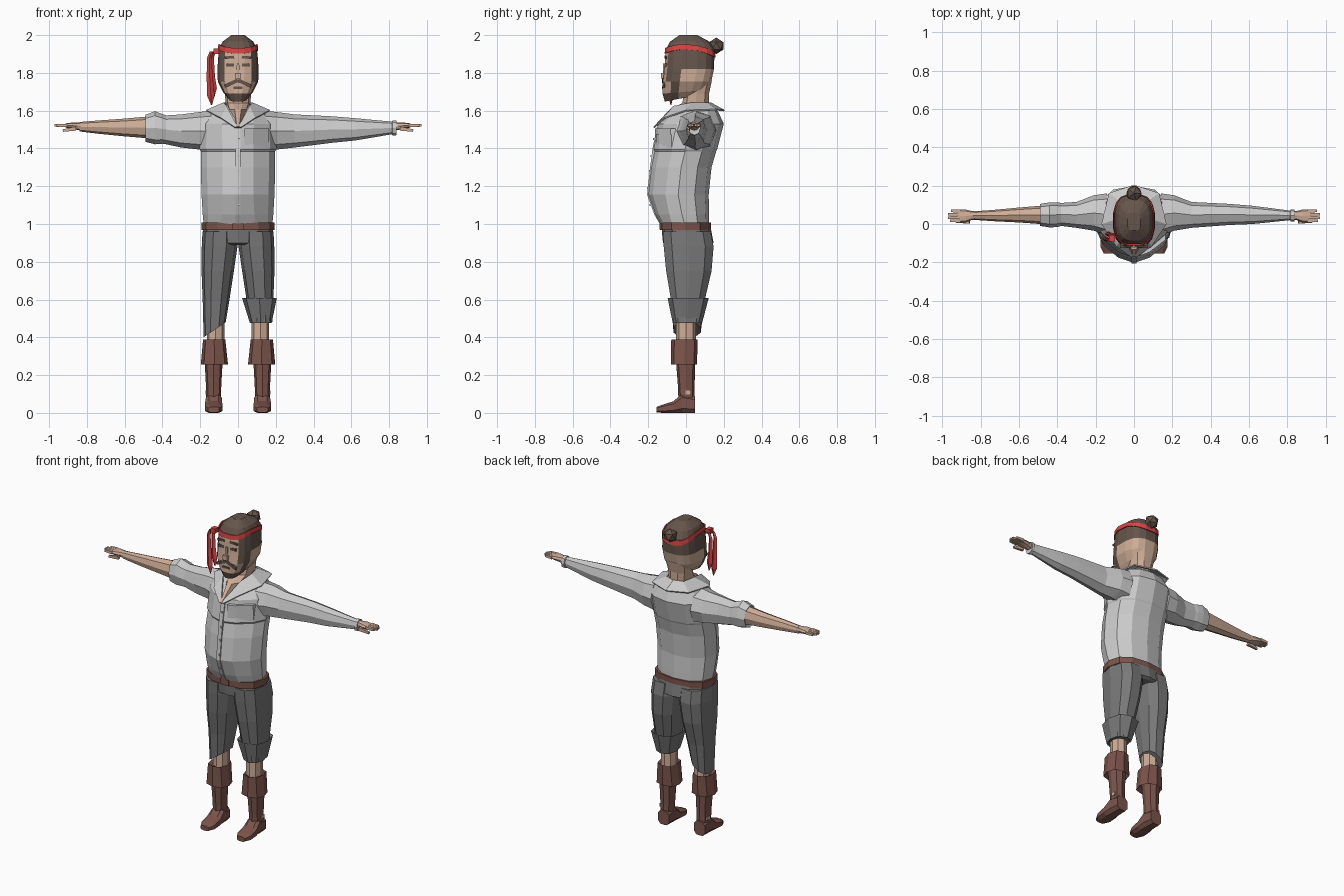
import bpy, bmesh
from math import sin, cos, pi, radians
from mathutils import Vector


def mat(name, r, g, b):
    m = bpy.data.materials.new(name)
    m.diffuse_color = (r, g, b, 1)
    return m


SKIN = mat("skin", .62, .42, .31)
HAIR = mat("hair", .13, .09, .07)
LEATHER = mat("leather", .2, .09, .07)
RED = mat("red_cloth", .7, .06, .06)
SHIRT = mat("shirt_cloth", .62, .62, .62)
TROUSER = mat("trouser_cloth", .19, .19, .19)


def ring(axis, t, a0, a1, b0, b1, n=10, p=2.2, half=False, ta=0, tb=0, pf=None):
    """Superellipse section filling a box; ta/tb tilt it; pf is the exponent of the front half."""
    pts = []
    for i in range(n):
        an = 2 * pi * (i + (.5 if half else 0)) / n
        c, s = round(cos(an), 6), round(sin(an), 6)
        e = 2 / (pf if pf and s < 0 else p)
        pts.append((abs(c) ** e * (1 if c >= 0 else -1), abs(s) ** e * (1 if s >= 0 else -1)))
    ma, mb = max(abs(q[0]) for q in pts), max(abs(q[1]) for q in pts)
    out = []
    for u, v in pts:
        u, v = u / ma, v / mb
        a, b, k = (a0 + a1) / 2 + u * (a1 - a0) / 2, (b0 + b1) / 2 + v * (b1 - b0) / 2, t + ta * u + tb * v
        out.append(Vector({'z': (a, b, k), 'x': (k, a, b), 'y': (a, k, b)}[axis]))
    return out


def make(name, verts, faces, material, side=1):
    bm = bmesh.new()
    vs = [bm.verts.new((v[0] * side, v[1], v[2])) for v in verts]
    for f in faces:
        bm.faces.new([vs[i] for i in f])
    bmesh.ops.recalc_face_normals(bm, faces=bm.faces)
    me = bpy.data.meshes.new(name)
    bm.to_mesh(me)
    bm.free()
    me.materials.append(material)
    ob = bpy.data.objects.new(name, me)
    bpy.context.collection.objects.link(ob)
    return ob


def loft(name, rings, material, side=1, caps=True):
    n, m = len(rings[0]), len(rings)
    faces = [(k * n + i, k * n + (i + 1) % n, (k + 1) * n + (i + 1) % n, (k + 1) * n + i)
             for k in range(m - 1) for i in range(n)]
    if caps:
        faces += [tuple(range(n)), tuple(range((m - 1) * n, m * n))]
    return make(name, [v for r in rings for v in r], faces, material, side)


def block(name, c, size, material, side=1, taper=1.0, roll=0):
    """Small box, tapered towards +x and rolled about y."""
    x, y, z = (s / 2 for s in size)
    vs = []
    for i in (-1, 1):
        for j, k in ((-1, -1), (1, -1), (1, 1), (-1, 1)):
            f = taper if i > 0 else 1
            a, b = i * x, k * z * f
            vs.append((c[0] + a * cos(roll) - b * sin(roll), c[1] + j * y * f, c[2] + a * sin(roll) + b * cos(roll)))
    return loft(name, [vs[:4], vs[4:]], material, side)


# shirt body with keeled belly and overhanging chest panel
loft("shirt_body", [ring('z', z, -h, h, a, b, 12, 2.25, pf=f) for z, h, a, b, f in (
    (.985, .18, -.13, .122, 2.1), (1.05, .187, -.165, .122, 1.8), (1.155, .193, -.203, .12, 1.6),
    (1.3, .197, -.187, .135, 1.6), (1.385, .197, -.17, .16, 1.55), (1.395, .203, -.176, .165, 1.55),
    (1.53, .2, -.148, .2, 1.6), (1.595, .15, -.07, .17, 1.9), (1.63, .075, 0, .125, 2.2))], SHIRT)

# button strip and buttons
loft("button_strip", [ring('z', z, -.012, .014, y - .003, y + .02, 4, 2, True) for z, y in (
    (.99, -.13), (1.05, -.165), (1.155, -.203), (1.3, -.187), (1.395, -.175), (1.51, -.152))], SHIRT)
for z, y in ((1.1, -.186), (1.19, -.2), (1.28, -.19), (1.36, -.18), (1.45, -.167)):
    block("button", (.006, y, z), (.01, .014, .01), SHIRT)

# chest pocket and its flap
for name, z0, z1, d in (("pocket", 1.397, 1.5, .006), ("pocket_flap", 1.475, 1.505, .011)):
    loft(name, [ring('x', x, y - d, y + .04, z0, z1, 4, 2, True) for x, y in
                ((.035, -.153), (.08, -.137), (.165, -.072))], SHIRT)

# collar, mirrored
inner = [(0, -.17, 1.51), (.06, -.065, 1.622), (.075, .03, 1.64), (.06, .11, 1.64), (0, .13, 1.64)]
outer = [(.015, -.17, 1.51), (.09, -.115, 1.56), (.168, .0, 1.6), (.13, .16, 1.605), (0, .203, 1.6)]
for s in (-1, 1):
    col = make("collar", inner + outer, [(i, i + 1, i + 6, i + 5) for i in range(4)], SHIRT, s)
    mod = col.modifiers.new("thickness", 'SOLIDIFY')
    mod.thickness, mod.offset = .008, 0

# neck with open-collar skin
loft("neck", [ring('z', z, -h, h, a, b, 10, p, tb=t) for z, h, a, b, p, t in (
    (1.55, .02, -.172, .1, 2, .035), (1.605, .055, -.088, .12, 2, 0), (1.64, .065, -.02, .122, 2.4, 0),
    (1.69, .07, -.01, .122, 2.4, 0), (1.76, .08, 0, .137, 2.6, 0))], SKIN)

# sleeves: one long, one rolled up to the elbow
shoulder = [(.14, -.06, .16, 1.385, 1.6), (.21, -.035, .15, 1.395, 1.592), (.3, -.02, .115, 1.405, 1.58)]
long = [(.5, -.005, .105, 1.43, 1.57), (.62, 0, .095, 1.442, 1.56), (.815, .02, .07, 1.475, 1.542),
        (.818, .013, .077, 1.468, 1.547), (.838, .013, .077, 1.47, 1.547), (.836, .025, .065, 1.485, 1.535)]
rolled = [(.38, -.01, .11, 1.422, 1.575), (.4, -.016, .113, 1.425, 1.582), (.44, -.018, .113, 1.422, 1.597),
          (.49, -.01, .105, 1.435, 1.578), (.482, .005, .09, 1.46, 1.56)]
forearm = [(.45, 0, .1, 1.44, 1.575), (.49, 0, .095, 1.455, 1.568), (.6, .008, .086, 1.464, 1.558),
           (.74, .015, .073, 1.478, 1.548), (.84, .022, .066, 1.49, 1.54)]
for name, rows, m, s in (("long_sleeve", shoulder + long, SHIRT, 1), ("rolled_sleeve", shoulder + rolled, SHIRT, -1),
                         ("forearm", forearm, SKIN, -1)):
    loft(name, [ring('x', *r, n=8) for r in rows], m, s)

# hands
for s in (-1, 1):
    loft("palm", [ring('x', *r, n=8, p=2.6) for r in (
        (.81, .026, .064, 1.492, 1.537), (.85, .02, .068, 1.498, 1.538), (.88, .008, .076, 1.505, 1.537),
        (.912, .008, .076, 1.51, 1.533))], SKIN, s)
    for i, length in enumerate((.055, .067, .065, .05)):
        block("finger", (.905 + length / 2, .0165 + i * .0172, 1.522), (length, .0168, .018), SKIN, s, .75)
    block("thumb", (.893, .012, 1.5), (.07, .02, .022), SKIN, s, .6, radians(-9))

# belt and buckle
loft("belt", [ring('z', z, -.192, .192, -.137, .132, 12, 2.4) for z in (.967, 1.008)], LEATHER)
block("buckle", (0, -.136, .988), (.06, .01, .036), LEATHER)

# trousers: hips, then each leg
loft("hips", [ring('z', z, -h, h, a, b, 12, 2.4) for z, h, a, b in (
    (.89, .15, -.1, .13), (.9, .185, -.122, .146), (.985, .186, -.13, .13))], TROUSER)
for s in (-1, 1):
    low = .44 if s < 0 else .48
    loft("trouser_leg", [ring('z', z, a, b, c, d, 10, 2.4, ta=t) for z, a, b, c, d, t in (
        (.96, .003, .188, -.122, .13, 0), (.88, .003, .192, -.118, .146, 0), (.75, .022, .193, -.105, .135, 0),
        (.6, .045, .187, -.08, .1, 0), (low, .065, .182, -.066, .078, -.04 if s < 0 else 0))], TROUSER, s)
    # bare shin
    loft("shin", [ring('z', z, .072, .165, -.052, .052, 8) for z in (.36, .5)], SKIN, s)
    # boot: foot, shaft, folded top, ankle clasp
    loft("boot_foot", [ring('y', *r, n=8, p=3, half=True) for r in (
        (.047, .09, .167, 0, .09), (-.02, .086, .17, 0, .105), (-.065, .083, .175, 0, .062),
        (-.12, .083, .175, 0, .045), (-.155, .1, .158, .002, .032))], LEATHER, s)
    loft("boot_shaft", [ring('z', z, a, b, c, d, 8, 2.4) for z, a, b, c, d in (
        (.05, .09, .168, -.04, .047), (.13, .089, .169, -.042, .045), (.3, .08, .178, -.055, .05))], LEATHER, s)
    loft("boot_top", [ring('z', z, a, b, c, d, 8, 2.6) for z, a, b, c, d in (
        (.3, .09, .165, -.045, .045), (.257, .053, .197, -.08, .058), (.388, .067, .185, -.078, .062),
        (.375, .085, .16, -.05, .05))], LEATHER, s)
    block("ankle_clasp", (.167, .012, .108), (.008, .03, .02), SKIN, s)
# turned-up trouser cuff on one leg
loft("trouser_cuff", [ring('z', z, a, b, c, d, 8, 2.6) for z, a, b, c, d in (
    (.5, .085, .16, -.05, .05), (.475, .063, .178, -.07, .085), (.607, .022, .205, -.097, .12),
    (.585, .05, .18, -.075, .095))], TROUSER)

# head: skin, beard and hair are face regions of one loft
head = loft("head", [ring('z', z, -h, h, a, b, 16, p, half=True, tb=t) for z, h, a, b, t, p in (
    (1.668, .05, -.112, .09, .02, 2.6), (1.7, .078, -.124, .115, .01, 2.6), (1.755, .107, -.122, .134, 0, 2.7),
    (1.82, .109, -.114, .148, 0, 2.8), (1.88, .105, -.11, .15, 0, 2.8), (1.925, .1, -.105, .15, 0, 2.8),
    (1.965, .082, -.085, .125, 0, 2.8), (2.0, .035, -.035, .06, 0, 2.8))], SKIN)
head.data.materials.append(HAIR)
for f in head.data.polygons:
    x, y, z = f.center
    crown = z > 1.93 or (z > 1.825 and (y > -.06 or abs(x) > .09))
    beard = y < -.05 and (abs(x) > .078 or z < 1.72)
    f.material_index = int(crown or beard)

# face details
block("nose", (0, -.118, 1.785), (.032, .03, .03), SKIN)
block("nose_bridge", (0, -.116, 1.82), (.06, .014, .016), SKIN, 1, .8, radians(90))
block("mouth", (0, -.123, 1.722), (.05, .008, .012), HAIR)
for s in (-1, 1):
    block("eye", (.042, -.107, 1.843), (.04, .012, .016), HAIR, s)
    block("brow", (.045, -.106, 1.882), (.05, .014, .014), HAIR, s, .8, radians(-5))
    block("moustache", (.035, -.118, 1.745), (.075, .016, .02), HAIR, s, .8, radians(-25))

# hair bun
bpy.ops.mesh.primitive_ico_sphere_add(subdivisions=1, radius=.044, location=(0, .16, 1.943))
bun = bpy.context.object
bun.name = "hair_bun"
bun.data.materials.append(HAIR)

# headband, dipping at the back, with a knot and hanging tails
band = []
for dz, g in ((-.014, .006), (.014, .004)):
    r = ring('z', 1.93, -.1 - g, .1 + g, -.107 - g, .15 + g, 16, 2.8, half=True)
    for v in r:
        v.z += dz + .01 - 1.6 * (v.y - .005) ** 2 - .05 * max(v.y, 0)
    band.append(r)
hb = loft("headband", band, RED, caps=False)
hb.modifiers.new("thickness", 'SOLIDIFY').thickness = .006
block("band_knot", (-.115, -.075, 1.915), (.03, .035, .03), RED)
for name, dx, dy, end in (("band_tail", 0, 0, 1.63), ("band_tail_short", .012, .028, 1.67)):
    rows = ((1.905, -.118, .008), (1.912, -.14, .01), (1.88, -.152, .012), (1.78, -.15, .016),
            (end + .05, -.144, .02), (end, -.14, .003))
    loft(name, [ring('z', z, x + dx - w, x + dx + w, -.08 + dy - w * .7, -.08 + dy + w * .7, 4, 2)
                for z, x, w in rows], RED)
